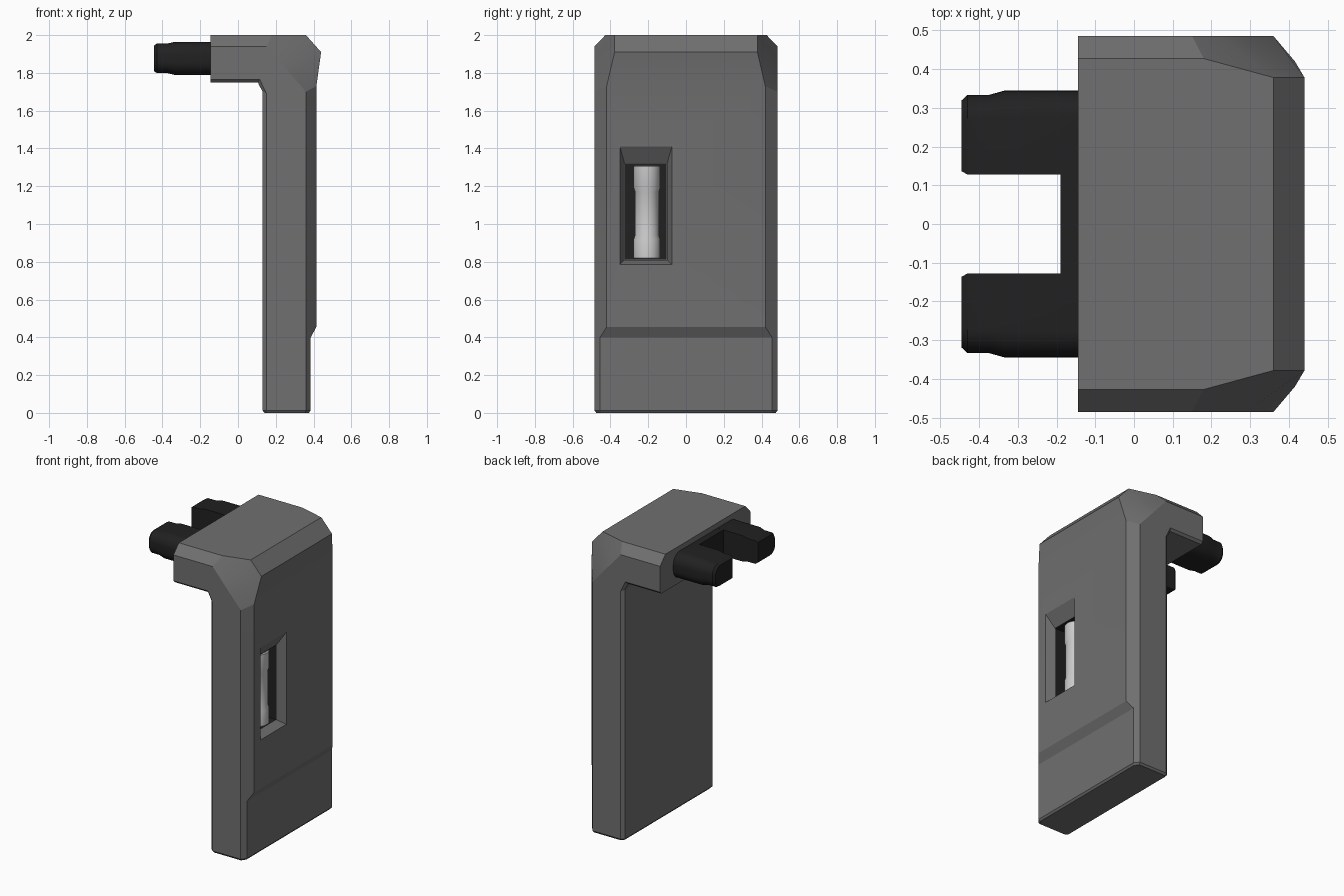
import bpy, bmesh, math

if "Cube" in bpy.data.objects:
    bpy.data.objects.remove(bpy.data.objects["Cube"])


def material(name, v):
    m = bpy.data.materials.new(name)
    m.diffuse_color = (v, v, v, 1)
    m.use_nodes = True
    m.node_tree.nodes["Principled BSDF"].inputs["Base Color"].default_value = m.diffuse_color
    return m


grey = material("grey", 0.16)
black = material("black", 0.015)
silver = material("silver", 0.6)


def loft(name, rings, mat, caps=(True, True), flip=False):
    """Skin a list of equal-length point rings into one object."""
    bm = bmesh.new()
    loops = [[bm.verts.new(p) for p in r] for r in rings]
    n = len(loops[0])
    for a, b in zip(loops, loops[1:]):
        for i in range(n):
            j = (i + 1) % n
            bm.faces.new((a[i], a[j], b[j], b[i]))
    if caps[0]:
        bm.faces.new(loops[0])
    if caps[1]:
        bm.faces.new(loops[-1])
    bmesh.ops.recalc_face_normals(bm, faces=bm.faces)
    if flip:
        bmesh.ops.reverse_faces(bm, faces=bm.faces)
    me = bpy.data.meshes.new(name)
    bm.to_mesh(me)
    bm.free()
    me.materials.append(mat)
    ob = bpy.data.objects.new(name, me)
    bpy.context.collection.objects.link(ob)
    return ob


def activate(ob):
    bpy.ops.object.select_all(action='DESELECT')
    ob.select_set(True)
    bpy.context.view_layer.objects.active = ob


def smooth(ob, deg):
    activate(ob)
    bpy.ops.object.shade_smooth_by_angle(angle=math.radians(deg))


def rect(x, y0, y1, z0, z1):
    return [(x, y0, z0), (x, y1, z0), (x, y1, z1), (x, y0, z1)]


# Body: sections along the L; inner edge, inner side, outer side, outer face, face half-width
W, WI = 0.485, 0.47
stations = [
    ((-.145, 1.75), (-.145, 1.765), (-.145, 1.94), (-.145, 2.0), .427),
    ((.105, 1.75), (.115, 1.765), (.15, 1.94), (.18, 2.0), .427),
    ((.113, 1.733), (.127, 1.74), (.22, 1.86), (.36, 2.0), .378),
    ((.122, 1.716), (.138, 1.717), (.29, 1.78), (.44, 1.91), .378),
    ((.13, 1.70), (.15, 1.693), (.36, 1.70), (.415, 1.73), .42),
    ((.13, .455), (.15, .455), (.36, .455), (.415, .455), .42),
    ((.13, .40), (.15, .40), (.36, .40), (.385, .40), .455),
    ((.13, .013), (.15, .013), (.36, .013), (.385, .013), .455),
    ((.14, 0), (.155, 0), (.355, 0), (.375, 0), .447),
]
rings = []
for i, (a, b, c, d, w) in enumerate(stations):
    k = 0.01 if i == len(stations) - 1 else 0
    half = [(a, WI - k), (b, W - k), (c, W - k), (d, w)]
    rings.append([(p[0], -y, p[1]) for p, y in half] +
                 [(p[0], y, p[1]) for p, y in reversed(half)])
body = loft("bracket_body", rings, grey)

# Window with sloped frame, cut into the front plate
cutter = loft("window_cutter", [
    rect(.47, -.35, -.075, .785, 1.41),
    rect(.415, -.35, -.075, .785, 1.41),
    rect(.36, -.325, -.10, .81, 1.32),
    rect(.20, -.325, -.10, .81, 1.32)], grey)
cutter.hide_render = True
mod = body.modifiers.new("window", 'BOOLEAN')
mod.operation = 'DIFFERENCE'
mod.solver = 'EXACT'
mod.object = cutter
activate(body)
bpy.ops.object.modifier_apply(modifier=mod.name)
bpy.data.objects.remove(cutter)
smooth(body, 18)

# Black lining inside the window
loft("window_lining", [
    rect(.36, -.323, -.102, .812, 1.318),
    rect(.203, -.323, -.102, .812, 1.318)], black, (False, True), True)

# Spool-shaped rod behind the window
N = 32
profile = [(.814, .064), (.82, .07), (.92, .07), (.94, .063),
           (1.17, .063), (1.19, .07), (1.304, .07), (1.31, .064)]
rod = loft("window_rod", [
    [(.292 + r * math.cos(2 * math.pi * i / N),
      -.207 + r * math.sin(2 * math.pi * i / N), z) for i in range(N)]
    for z, r in profile], silver)
smooth(rod, 30)

# Plug prongs: flat inside, rounded outside
ZC = 1.877


def prong_ring(x, yi, yo, h, s):
    r = 0.8 * h
    pts = [(x, s * yi, ZC - h)]
    for cz, start in ((-(h - r), -90), (h - r, 0)):
        for k in range(9):
            t = math.radians(start + k * 90 / 8)
            pts.append((x, s * (yo - r + r * math.cos(t)), ZC + cz + r * math.sin(t)))
    return pts + [(x, s * yi, ZC + h)]


for side, s in (("left", -1), ("right", 1)):
    p = loft("prong_" + side, [
        prong_ring(-.13, .128, .344, .0875, s),
        prong_ring(-.335, .128, .344, .0875, s),
        prong_ring(-.375, .128, .333, .078, s),
        prong_ring(-.43, .128, .333, .078, s),
        prong_ring(-.445, .136, .319, .068, s)], black)
    smooth(p, 25)

# Bridge joining the prongs
loft("prong_bridge", [rect(-.19, -.14, .14, ZC - .0873, ZC + .0873),
                      rect(-.13, -.14, .14, ZC - .0873, ZC + .0873)], black)
